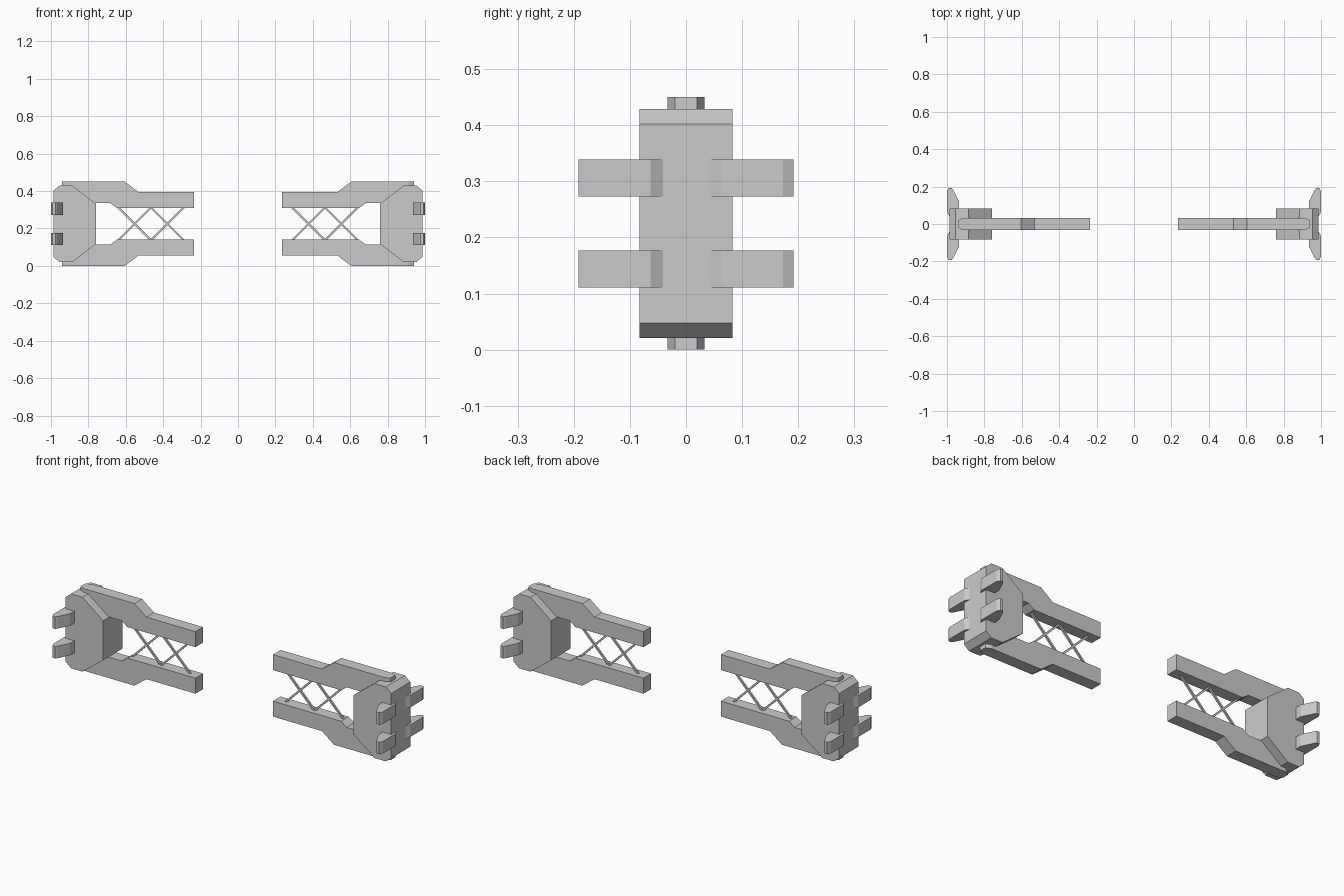
import bpy, bmesh
from mathutils import Vector

if "Cube" in bpy.data.objects:
    bpy.data.objects.remove(bpy.data.objects["Cube"])

MID_Z = 0.225  # everything is symmetrical about this height


def finish(name, bm, axes):
    """Turn a bmesh into an object mirrored about the model's centre."""
    bmesh.ops.recalc_face_normals(bm, faces=bm.faces[:])
    mesh = bpy.data.meshes.new(name)
    bm.to_mesh(mesh)
    bm.free()
    ob = bpy.data.objects.new(name, mesh)
    ob.location.z = MID_Z
    bpy.context.collection.objects.link(ob)
    mod = ob.modifiers.new("Mirror", 'MIRROR')
    mod.use_axis = axes
    mod.use_mirror_merge = False
    return ob


def prism(points, depth):
    """Flat profile of 3D points, extruded along depth."""
    bm = bmesh.new()
    face = bm.faces.new([bm.verts.new(p) for p in points])
    new = bmesh.ops.extrude_face_region(bm, geom=[face], use_keep_orig=True)
    verts = [v for v in new['geom'] if isinstance(v, bmesh.types.BMVert)]
    bmesh.ops.translate(bm, verts=verts, vec=depth)
    return bm


def side_prism(profile, half_y):
    return prism([(x, -half_y, z) for x, z in profile], Vector((0, 2 * half_y, 0)))


# Cranked beams, upper and lower, with a tapered outer end
bm = side_prism([(0.235, 0.085), (0.648, 0.085), (0.682, 0.110), (0.912, 0.110),
                 (0.912, 0.225), (0.605, 0.225), (0.532, 0.170), (0.235, 0.170)], 0.033)
end = max(bm.faces, key=lambda f: f.calc_center_median().x)
tip = bmesh.ops.extrude_discrete_faces(bm, faces=[end])['faces'][0]
for v in tip.verts:
    v.co.x = 0.94
    v.co.y *= 0.6
finish("beams", bm, (True, False, True))

# Chamfered end blocks
half = [(0.76, 0.108), (0.885, 0.204), (0.955, 0.204), (0.987, 0.177)]
block = half + [(x, -z) for x, z in reversed(half)]
finish("end_blocks", side_prism(block, 0.083), (True, False, False))

# Flared prongs on the outer faces
prong = [(0.982, 0.033), (1.0, 0.063), (1.0, 0.173), (0.991, 0.192), (0.975, 0.192),
         (0.967, 0.183), (0.935, 0.118), (0.935, 0.075), (0.96, 0.033)]
bm = prism([(x, y, 0.048) for x, y in prong], Vector((0, 0, 0.066)))
finish("prongs", bm, (True, True, True))

# Thin cross braces between the beams (mirroring one diagonal makes each X)
for i, cx in enumerate((0.553, 0.377)):
    s, t = 0.09, 0.007
    diagonal = [(cx - s - t, -s), (cx - s + t, -s), (cx + s + t, s), (cx + s - t, s)]
    finish(f"cross_brace_{i + 1}", side_prism(diagonal, 0.005), (True, False, True))
